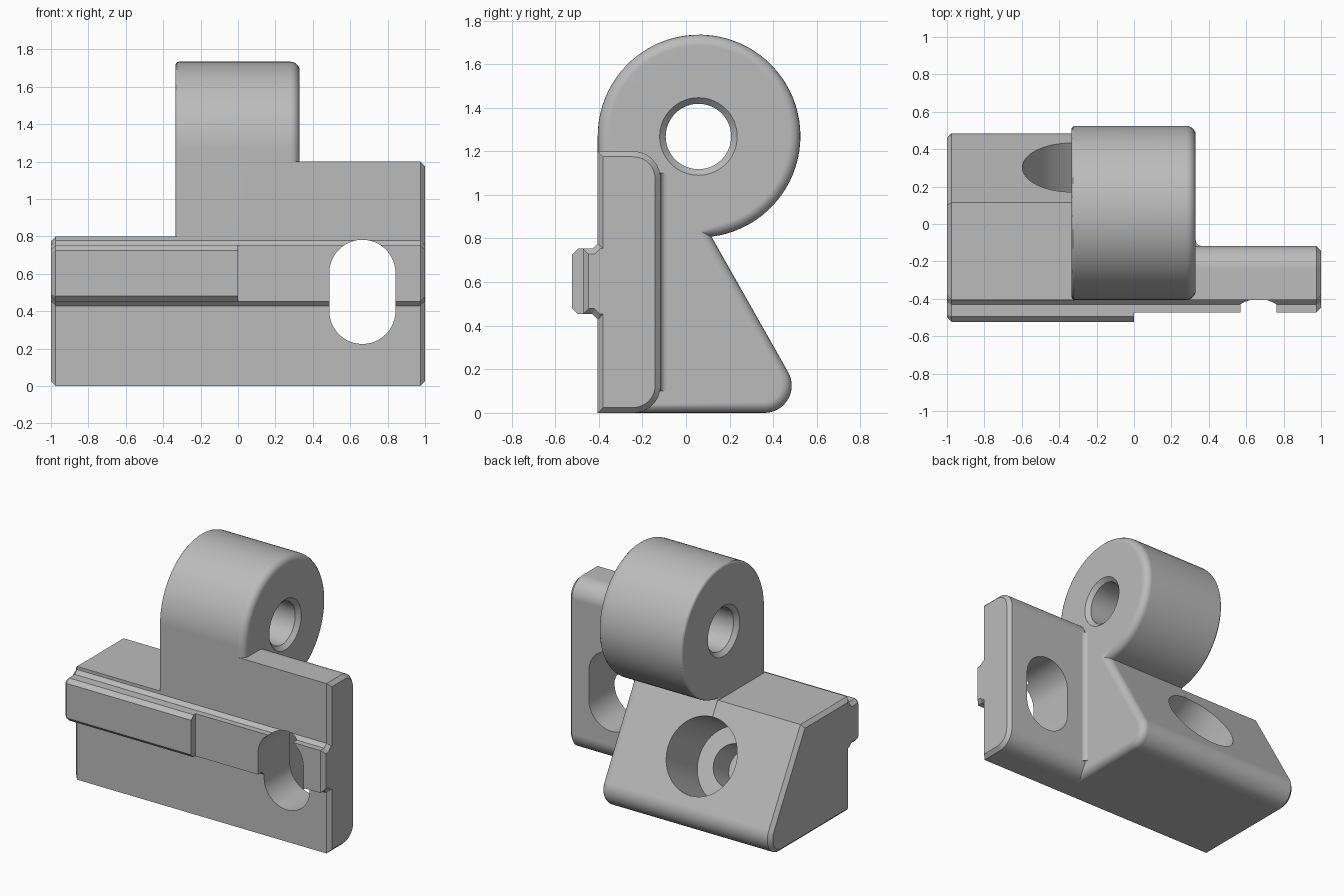
import bpy, bmesh
from math import radians, cos, sin, pi
from mathutils import Matrix

cube = bpy.data.objects.get("Cube")
if cube:
    bpy.data.objects.remove(cube)

# One plain grey for the whole bracket
grey = bpy.data.materials.new("machined grey")
grey.use_nodes = True
grey.diffuse_color = (0.5, 0.5, 0.5, 1)
grey.node_tree.nodes["Principled BSDF"].inputs["Base Color"].default_value = (0.5, 0.5, 0.5, 1)


def arc(cy, cz, r, start, end, steps):
    """Points along an arc, angles in degrees."""
    angles = [radians(start + (end - start) * i / steps) for i in range(steps + 1)]
    return [(cy + r * cos(a), cz + r * sin(a)) for a in angles]


def make_object(name, bm, matrix):
    bmesh.ops.recalc_face_normals(bm, faces=bm.faces)
    bm.transform(matrix)
    mesh = bpy.data.meshes.new(name)
    bm.to_mesh(mesh)
    bm.free()
    mesh.materials.append(grey)
    obj = bpy.data.objects.new(name, mesh)
    bpy.context.scene.collection.objects.link(obj)
    return obj


def prism(name, profile, x0, x1, bevels=(), matrix=Matrix()):
    """Extrude a (y, z) profile along x; bevels = (x of end, size, segments)."""
    bm = bmesh.new()
    near = [bm.verts.new((x0, y, z)) for y, z in profile]
    far = [bm.verts.new((x1, y, z)) for y, z in profile]
    bm.faces.new(near)
    bm.faces.new(far[::-1])
    for i in range(len(profile)):
        bm.faces.new((near[i - 1], near[i], far[i], far[i - 1]))
    bmesh.ops.recalc_face_normals(bm, faces=bm.faces)
    for end, size, segments in bevels:
        rim = [e for e in bm.edges if all(abs(v.co.x - end) < 1e-5 for v in e.verts)]
        bmesh.ops.bevel(bm, geom=rim, offset=size, segments=segments, profile=0.5,
                        affect='EDGES', clamp_overlap=False)
    return make_object(name, bm, matrix)


def lathe(name, stations, matrix, sides=64):
    """Solid of revolution about x from (x, radius) stations."""
    bm = bmesh.new()
    rings = [[bm.verts.new((x, r * cos(2 * pi * i / sides), r * sin(2 * pi * i / sides)))
              for i in range(sides)] for x, r in stations]
    bm.faces.new(rings[0])
    bm.faces.new(rings[-1][::-1])
    for a, b in zip(rings, rings[1:]):
        for i in range(sides):
            bm.faces.new((a[i - 1], a[i], b[i], b[i - 1]))
    return make_object(name, bm, matrix)


def activate(obj):
    bpy.ops.object.select_all(action='DESELECT')
    obj.select_set(True)
    bpy.context.view_layer.objects.active = obj


def cut(obj, cutter):
    mod = obj.modifiers.new("cut", 'BOOLEAN')
    mod.operation = 'DIFFERENCE'
    mod.solver = 'EXACT'
    mod.object = cutter
    activate(obj)
    bpy.ops.object.modifier_apply(modifier=mod.name)


FRONT = -0.405
AXIS_Y, AXIS_Z, BARREL_R = 0.06, 1.27, 0.465
SIDE = 0.33
CHAMFER = 0.025
foot = [(FRONT, 0)] + arc(0.36, 0.125, 0.125, -90, 30, 14)

# Sloped base running to the right end
base = prism("sloped_base", foot + [(0.115, 0.8), (FRONT, 0.8)], -1, 0.2,
             [(-1, CHAMFER, 1)])

# Barrel and the section of base below it
barrel = prism("hinge_barrel",
               foot + arc(AXIS_Y, AXIS_Z, BARREL_R, -83, 180, 60),
               -0.335, SIDE, [(SIDE, 0.05, 5), (-0.335, 0.02, 3)])

# Upright mounting plate
plate = prism("mounting_plate",
              [(FRONT, 0)] + arc(-0.242, 0.125, 0.125, -90, 0, 12)
              + arc(-0.242, 1.075, 0.125, 0, 90, 12) + [(FRONT, 1.2)],
              0, 1, [(1, CHAMFER, 1)])

# Soft inner corner between plate and barrel block
fillet = prism("corner_fillet", [(-0.125, -0.32)] + arc(-0.087, -0.36, 0.03, 90, 180, 6),
               0.1, 1.1, matrix=Matrix.Rotation(radians(-90), 4, 'Y'))


# Guide rails on the front: thick with chamfered lip, and thin
def rail(name, lip, x0, x1, outer):
    half = [(-0.34, 0.175), (FRONT, 0.175), (-0.43, 0.15)] + lip
    profile = [(y, 0.603 - h) for y, h in half] + [(y, 0.603 + h) for y, h in half[::-1]]
    return prism(name, profile, x0, x1, [(outer, CHAMFER, 1)])


thick_rail = rail("thick_rail", [(-0.495, 0.15), (-0.523, 0.122)], -1, 0, -1)
thin_rail = rail("thin_rail", [(-0.473, 0.15)], 0, 1, 1)

# Cutters: barrel bore, adjusting slot, stepped screw hole square to the slope
bore = lathe("bore_cutter", [(-0.345, 0.188), (-0.307, 0.15), (0.302, 0.15), (0.34, 0.188)],
             Matrix.Translation((0, AXIS_Y - 0.003, AXIS_Z - 0.002)))
turn = Matrix.Rotation(radians(90), 4, 'Z')
slot = prism("slot_cutter",
             arc(-0.665, 0.605, 0.177, 0, 180, 24) + arc(-0.665, 0.402, 0.177, 180, 360, 24),
             -0.8, 0.2, matrix=turn)
screw_hole = lathe("screw_hole_cutter",
                   [(-0.6, 0.145), (-0.4, 0.145), (-0.4, 0.262), (0.3, 0.262)],
                   Matrix.Translation((-0.335, 0.302, 0.475))
                   @ Matrix.Rotation(radians(30), 4, 'X') @ turn)

for obj, cutter in ((barrel, bore), (plate, slot), (thin_rail, slot),
                    (base, screw_hole), (barrel, screw_hole)):
    cut(obj, cutter)
for cutter in (bore, slot, screw_hole):
    bpy.data.objects.remove(cutter)

# Smooth rounds, crisp edges, flat large faces
for obj in (base, barrel, plate, fillet, thick_rail, thin_rail):
    activate(obj)
    bpy.ops.object.shade_smooth_by_angle(angle=radians(30))
    weighted = obj.modifiers.new("weighted normals", 'WEIGHTED_NORMAL')
    weighted.keep_sharp = True
